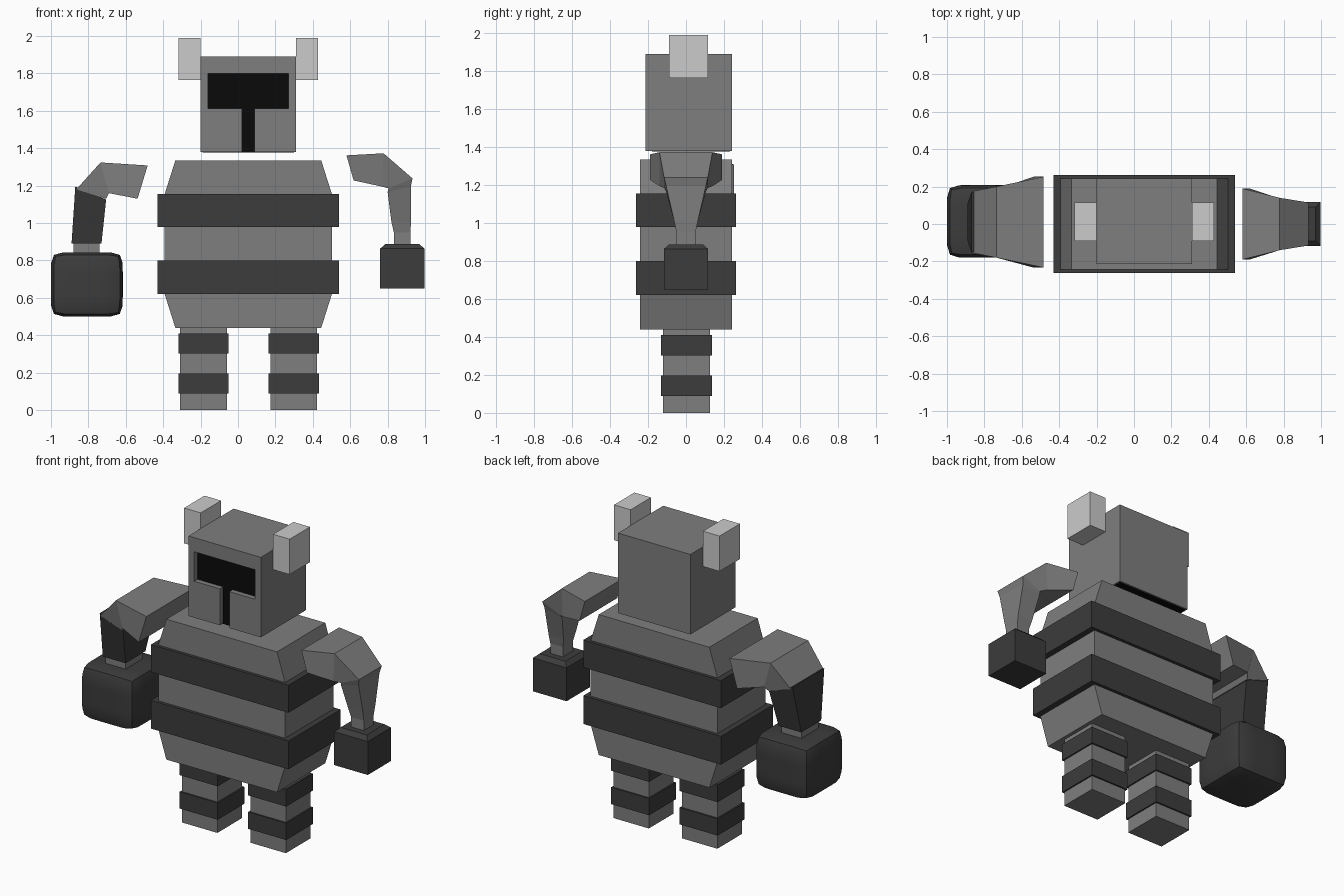
import bpy, bmesh, math
from mathutils import Vector

if "Cube" in bpy.data.objects:
    bpy.data.objects.remove(bpy.data.objects["Cube"])


def material(name, v):
    m = bpy.data.materials.new(name)
    m.diffuse_color = (v, v, v, 1)
    m.use_nodes = True
    m.node_tree.nodes["Principled BSDF"].inputs["Base Color"].default_value = m.diffuse_color
    return m


GRAY = material("mid gray", 0.21)
DARK = material("dark gray", 0.045)
LIGHT = material("light gray", 0.60)
BLACK = material("black", 0.003)


def finish(name, bm, *mats):
    bmesh.ops.recalc_face_normals(bm, faces=bm.faces)
    me = bpy.data.meshes.new(name)
    bm.to_mesh(me)
    bm.free()
    for m in mats:
        me.materials.append(m)
    ob = bpy.data.objects.new(name, me)
    bpy.context.collection.objects.link(ob)
    return ob


def box(name, x, y, z, mat):
    bm = bmesh.new()
    bmesh.ops.create_cube(bm, size=1)
    for v in bm.verts:
        v.co = [(a + b) / 2 + c * (b - a) for c, (a, b) in zip(v.co, (x, y, z))]
    return finish(name, bm, mat)


def prism(name, profile, y0, y1, mat):
    """Extrude an (x, z) outline along y."""
    bm = bmesh.new()
    f = bm.faces.new([bm.verts.new((x, y0, z)) for x, z in profile])
    new = bmesh.ops.extrude_face_region(bm, geom=[f])["geom"]
    bmesh.ops.translate(bm, vec=(0, y1 - y0, 0),
                        verts=[g for g in new if isinstance(g, bmesh.types.BMVert)])
    return finish(name, bm, mat)


def loft(name, rings, mat, cy=0.0):
    """Join four-sided rings: outer (x, z), inner (x, z), half depth."""
    bm = bmesh.new()
    rows = [[bm.verts.new(p) for p in ((xa, cy - h, za), (xa, cy + h, za),
                                       (xb, cy + h, zb), (xb, cy - h, zb))]
            for xa, za, xb, zb, h in rings]
    for r, s in zip(rows, rows[1:]):
        for i in range(4):
            j = (i + 1) % 4
            bm.faces.new((r[i], r[j], s[j], s[i]))
    bm.faces.new(rows[0])
    bm.faces.new(rows[-1])
    return finish(name, bm, mat)


# Torso with two bands
MID = 0.055
half = [(0.39, 0.44), (0.447, 0.62), (0.447, 1.155), (0.39, 1.335)]
prism("torso", [(MID + w, z) for w, z in half] + [(MID - w, z) for w, z in reversed(half)],
      -0.243, 0.243, GRAY)
for i, (a, b) in enumerate(((0.62, 0.80), (0.98, 1.155))):
    box(f"torso_band_{i}", (-0.43, 0.54), (-0.263, 0.263), (a, b), DARK)

# Legs with two bands each
for side, cx in (("left", -0.185), ("right", 0.298)):
    box(f"{side}_leg", (cx - 0.125, cx + 0.125), (-0.122, 0.127), (0, 0.445), GRAY)
    for i, (a, b) in enumerate(((0.09, 0.197), (0.303, 0.41))):
        box(f"{side}_leg_band_{i}", (cx - 0.134, cx + 0.134), (-0.132, 0.137), (a, b), DARK)

# Head: main block, front plates around a T-shaped slot, black core behind
HX, HZ, FRONT, FACE = (-0.20, 0.31), (1.38, 1.89), -0.213, -0.18
box("head", HX, (FACE + 0.005, 0.242), HZ, GRAY)
box("visor", (-0.17, 0.28), (FACE, FACE + 0.008), (1.38, 1.81), BLACK)
box("head_underside", (-0.19, 0.30), (FACE, 0.232), (1.376, 1.382), BLACK)
left_plate = [(-0.20, 1.38), (0.022, 1.38), (0.022, 1.612), (-0.16, 1.612),
              (-0.16, 1.80), (MID, 1.80), (MID, 1.89), (-0.20, 1.89)]
prism("left_face_plate", left_plate, FRONT, FACE + 0.005, GRAY)
prism("right_face_plate", [(2 * MID - x, z) for x, z in left_plate], FRONT, FACE + 0.005, GRAY)

# Ears
for side, x in (("left", (-0.317, -0.20)), ("right", (0.31, 0.427))):
    box(f"{side}_ear", x, (-0.09, 0.115), (1.765, 1.99), LIGHT)

# Left arm: large, with a dark forearm
CY = 0.01
loft("left_upper_arm", [(-0.483, 1.308, -0.537, 1.13, 0.243),
                        (-0.735, 1.324, -0.69, 1.16, 0.19),
                        (-0.865, 1.18, -0.705, 1.13, 0.165)], GRAY, CY)
loft("left_forearm", [(-0.87, 1.195, -0.705, 1.126, 0.16),
                      (-0.89, 0.89, -0.73, 0.89, 0.10)], DARK, CY)
loft("left_wrist", [(-0.88, 0.90, -0.74, 0.90, 0.085),
                    (-0.88, 0.80, -0.74, 0.80, 0.085)], GRAY, CY)

# Left hand: rounded block
bm = bmesh.new()
bmesh.ops.create_cube(bm, size=2)
bmesh.ops.subdivide_edges(bm, edges=bm.edges[:], cuts=5, use_grid_fill=True)
for v in bm.verts:
    n = sum(abs(c) ** 8 for c in v.co) ** (1 / 8)
    v.co = Vector((-0.808, 0.014, 0.672)) + Vector(
        (v.co.x * 0.192, v.co.y * 0.194, v.co.z * 0.172)) / n
hand = finish("left_hand", bm, DARK)
bpy.context.view_layer.objects.active = hand
hand.select_set(True)
bpy.ops.object.shade_smooth_by_angle(angle=math.radians(30))

# Right arm: slimmer, all gray
loft("right_upper_arm", [(0.58, 1.362, 0.618, 1.228, 0.19),
                         (0.778, 1.373, 0.77, 1.195, 0.14),
                         (0.933, 1.239, 0.805, 1.185, 0.115)], GRAY)
loft("right_forearm", [(0.933, 1.239, 0.805, 1.185, 0.115),
                       (0.924, 1.196, 0.80, 1.165, 0.105),
                       (0.925, 1.008, 0.82, 1.008, 0.062),
                       (0.922, 0.95, 0.833, 0.95, 0.05),
                       (0.922, 0.87, 0.833, 0.87, 0.05)], GRAY)

# Right hand: block with a chamfered top
loft("right_hand", [(0.997, 0.65, 0.76, 0.65, 0.117),
                    (0.997, 0.863, 0.76, 0.863, 0.117),
                    (0.97, 0.887, 0.787, 0.887, 0.09)], DARK)
